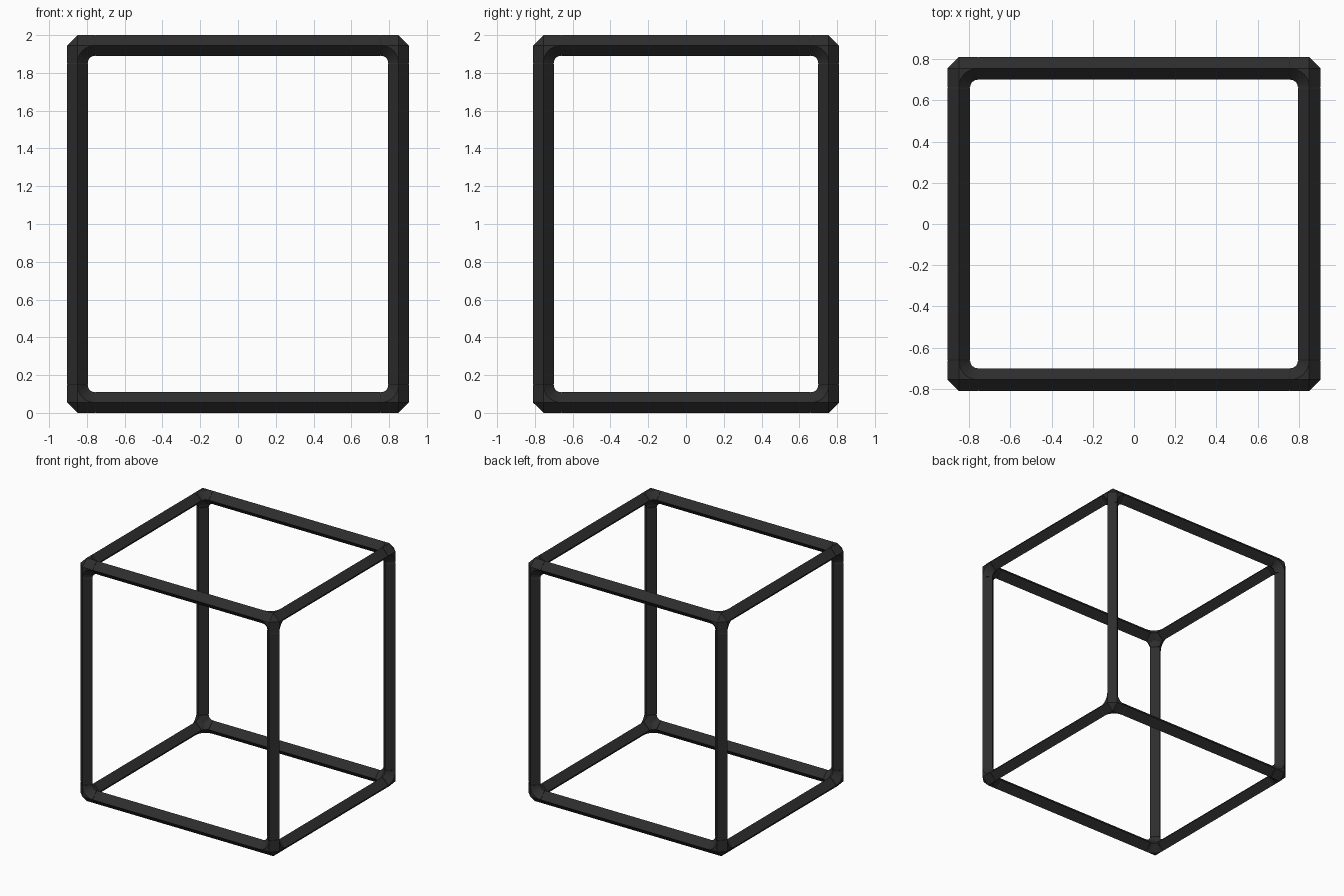
import bpy, bmesh, math
from mathutils import Vector
from itertools import product

cube = bpy.data.objects.get("Cube")
if cube:
    bpy.data.objects.remove(cube, do_unlink=True)

HALF = Vector((0.905, 0.81, 1.0))     # outer half size of the frame
R = 0.055                             # half width of the diamond tube
L = 0.092                             # reach of a corner joint along each bar
STEPS = 8
CORE = HALF - Vector((R, R, R))       # centre lines of the bars
LIFT = Vector((0, 0, HALF.z))

black = bpy.data.materials.new("matte black")
black.use_nodes = True
black.diffuse_color = (0.027, 0.027, 0.027, 1)
black.node_tree.nodes["Principled BSDF"].inputs["Base Color"].default_value = black.diffuse_color


def finish(name, bm, location):
    bmesh.ops.remove_doubles(bm, verts=bm.verts, dist=1e-5)
    bmesh.ops.recalc_face_normals(bm, faces=bm.faces)
    mesh = bpy.data.meshes.new(name)
    bm.to_mesh(mesh)
    bm.free()
    mesh.materials.append(black)
    obj = bpy.data.objects.new(name, mesh)
    obj.location = location
    bpy.context.collection.objects.link(obj)


def side_name(signs, axes):
    words = (("right", "left"), ("front", "back"), ("bottom", "top"))
    return "_".join(words[a][signs[a] > 0] for a in axes)


def bar(axis, signs):
    """Diamond tube along one axis with a fine bevel at both ends."""
    b, c = (axis + 1) % 3, (axis + 2) % 3
    h = CORE[axis] - L
    bm = bmesh.new()
    rings = []
    for pos, radius in ((-h, R * 0.94), (-h + 0.005, R), (h - 0.005, R), (h, R * 0.94)):
        ring = []
        for k in range(4):
            p = Vector()
            p[axis] = pos
            p[b] = radius * math.cos(k * math.pi / 2)
            p[c] = radius * math.sin(k * math.pi / 2)
            ring.append(bm.verts.new(p))
        rings.append(ring)
    for lo, hi in zip(rings, rings[1:]):
        for k in range(4):
            bm.faces.new((lo[k], lo[k - 1], hi[k - 1], hi[k]))
    bm.faces.new(rings[0])
    bm.faces.new(rings[-1])
    centre = Vector([0 if a == axis else signs[a] * CORE[a] for a in range(3)])
    others = [a for a in (2, 1, 0) if a != axis]
    finish(side_name(signs, others) + "_bar", bm, centre + LIFT)


def corner(signs):
    """Three-way joint: filleted inside, chamfered outside."""
    bm = bmesh.new()

    def face(*points):
        bm.faces.new([bm.verts.new([-signs[a] * p[a] for a in range(3)]) for p in points])

    def point(u, v, w, axis):
        p = Vector()
        p[axis], p[(axis + 1) % 3], p[(axis + 2) % 3] = u, v, w
        return p

    t = (L * (math.sqrt(2) - 1) + R) / (1 + math.sqrt(2))
    heart = Vector((t, t, t))
    for axis in range(3):
        # elbow between the two bars lying across this axis
        ridge, inner = [], []
        for k in range(STEPS + 1):
            a = k * math.pi / 2 / STEPS
            s, c = math.sin(a), math.cos(a)
            ridge.append(point(-R, L - L * s, L - L * c, axis))
            inner.append(point(0, L - (L - R) * s, L - (L - R) * c, axis))
        apex = point(-R, 0, 0, axis)
        for k in range(STEPS):
            face(ridge[k], ridge[k + 1], inner[k + 1], inner[k])
            face(apex, ridge[k], ridge[k + 1])
            face(inner[k], inner[k + 1], heart)
        # inside face, outer chamfer and end cap of the arm on this axis
        face(point(L, R, 0, axis), point(L, 0, R, axis), heart)
        face(point(L, -R, 0, axis), point(L, 0, -R, axis),
             point(0, 0, -R, axis), point(0, -R, 0, axis))
        face(point(L, R, 0, axis), point(L, 0, R, axis),
             point(L, -R, 0, axis), point(L, 0, -R, axis))
    # cut-off outer tip
    face(*[point(-R, 0, 0, axis) for axis in range(3)])
    centre = Vector([signs[a] * CORE[a] for a in range(3)])
    finish(side_name(signs, (2, 1, 0)) + "_corner", bm, centre + LIFT)


for signs in product((-1, 1), repeat=3):
    corner(signs)
    for axis in range(3):
        if signs[axis] > 0:
            bar(axis, signs)
